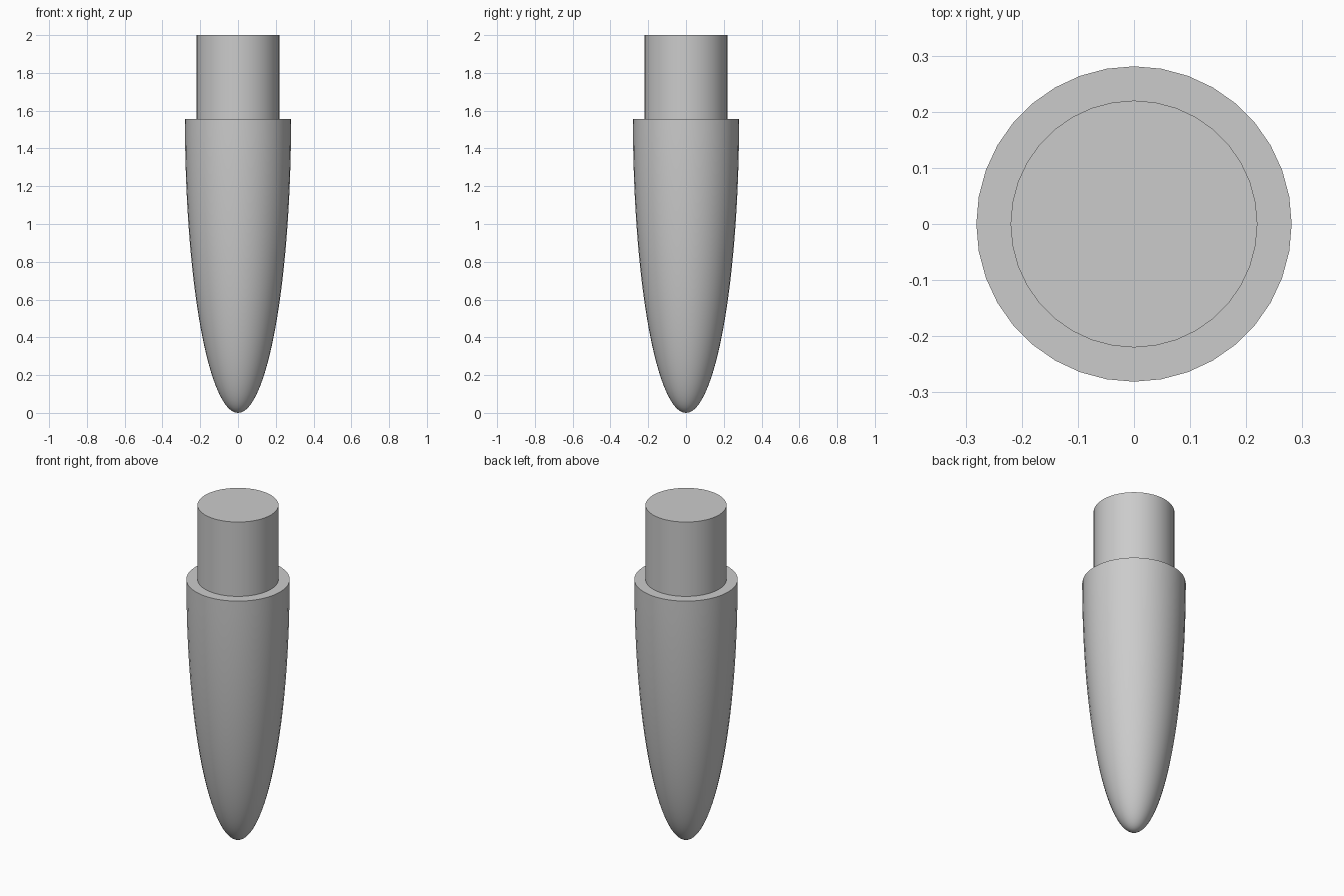
import bpy, bmesh, math

if "Cube" in bpy.data.objects:
    bpy.data.objects.remove(bpy.data.objects["Cube"])

SEGMENTS = 36
BODY_RADIUS = 0.281
BODY_TOP = 1.555
NECK_RADIUS = 0.22

grey = bpy.data.materials.new("light_grey")
grey.diffuse_color = (0.6, 0.6, 0.6, 1)
grey.use_nodes = True
grey.node_tree.nodes["Principled BSDF"].inputs["Base Color"].default_value = grey.diffuse_color


def lathe(name, profile):
    """Spin a (radius, z) profile around the z axis."""
    bm = bmesh.new()
    verts = [bm.verts.new((r, 0, z)) for r, z in profile]
    edges = [bm.edges.new(pair) for pair in zip(verts, verts[1:])]
    bmesh.ops.spin(bm, geom=verts + edges, cent=(0, 0, 0), axis=(0, 0, 1),
                   angle=2 * math.pi, steps=SEGMENTS, use_duplicate=False)
    bmesh.ops.remove_doubles(bm, verts=bm.verts, dist=1e-5)
    bmesh.ops.recalc_face_normals(bm, faces=bm.faces)
    mesh = bpy.data.meshes.new(name)
    bm.to_mesh(mesh)
    bm.free()
    mesh.materials.append(grey)
    obj = bpy.data.objects.new(name, mesh)
    bpy.context.collection.objects.link(obj)
    bpy.ops.object.select_all(action='DESELECT')
    obj.select_set(True)
    bpy.context.view_layer.objects.active = obj
    bpy.ops.object.shade_smooth_by_angle(angle=math.radians(35))
    return obj


# Half-ellipsoid body with its tip on the ground, a flat shoulder,
# and a narrower cylindrical neck with a flat cap
rings = 32
profile = []
for i in range(rings + 1):
    a = math.pi / 2 * i / rings
    profile.append((BODY_RADIUS * math.sin(a), BODY_TOP * (1 - math.cos(a))))
profile += [(NECK_RADIUS, BODY_TOP), (NECK_RADIUS, 2.0), (0, 2.0)]
lathe("tapered_plug", profile)
